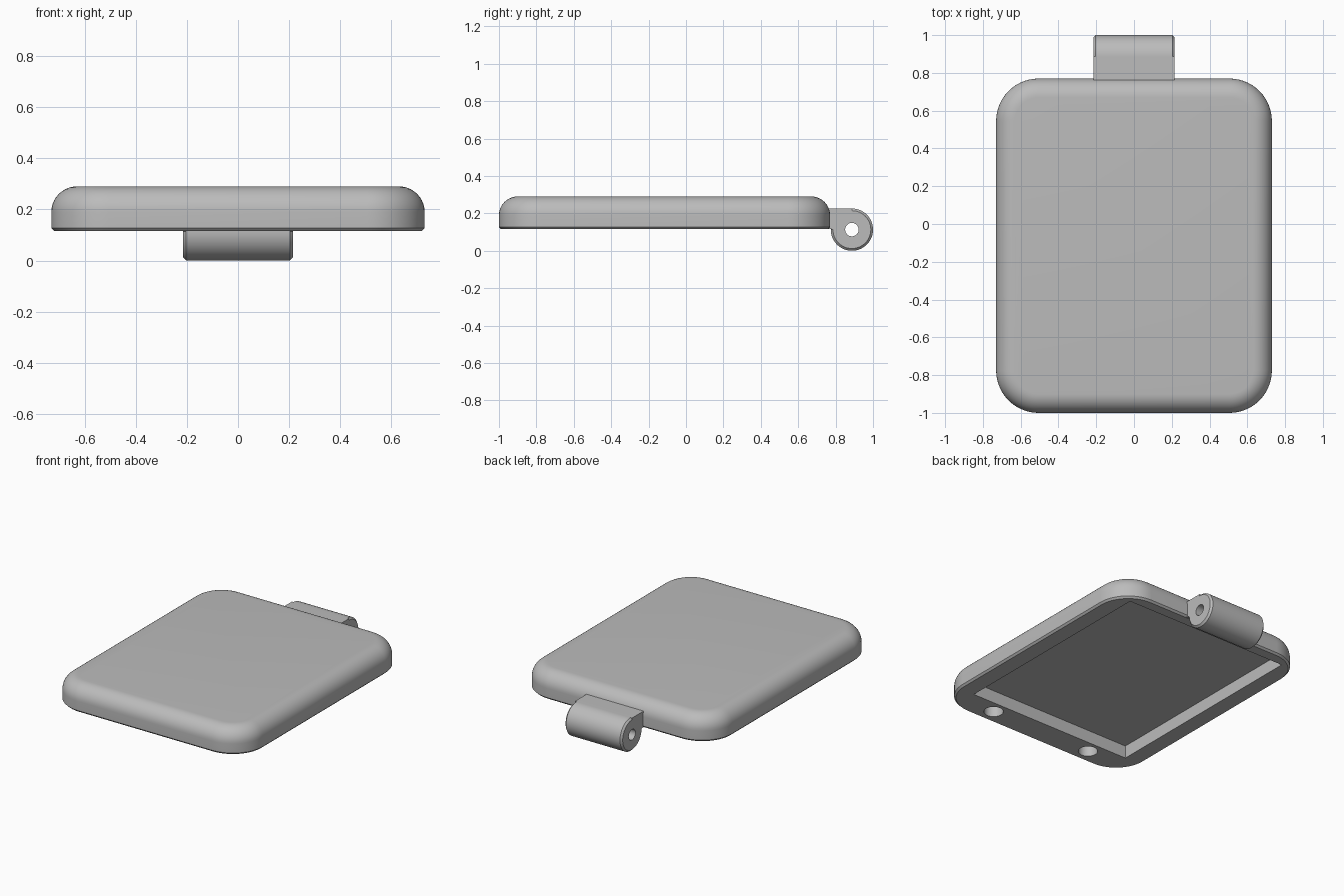
import bpy, bmesh, math

if "Cube" in bpy.data.objects:
    bpy.data.objects.remove(bpy.data.objects["Cube"])

grey = bpy.data.materials.new("plain_grey")
grey.use_nodes = True
COLOUR = (0.5, 0.5, 0.5, 1)
grey.diffuse_color = COLOUR
grey.node_tree.nodes["Principled BSDF"].inputs["Base Color"].default_value = COLOUR


def skin(name, rings):
    """Join matching rings of points into a closed solid."""
    bm = bmesh.new()
    loops = [[bm.verts.new(p) for p in ring] for ring in rings]
    for a, b in zip(loops, loops[1:]):
        for i in range(len(a)):
            j = (i + 1) % len(a)
            bm.faces.new((a[i], a[j], b[j], b[i]))
    bm.faces.new(loops[0][::-1])
    bm.faces.new(loops[-1])
    bmesh.ops.remove_doubles(bm, verts=bm.verts, dist=1e-5)
    bmesh.ops.recalc_face_normals(bm, faces=bm.faces)
    mesh = bpy.data.meshes.new(name)
    bm.to_mesh(mesh)
    bm.free()
    mesh.materials.append(grey)
    obj = bpy.data.objects.new(name, mesh)
    bpy.context.collection.objects.link(obj)
    return obj


def disc(axis, u, v, r, t, n=48):
    ring = []
    for i in range(n):
        a = math.tau * i / n
        p, q = u + r * math.cos(a), v + r * math.sin(a)
        ring.append((t, p, q) if axis == "x" else (p, q, t))
    return ring


def cut(obj, cutters):
    """Apply boolean cuts, then shade smooth with sharp edges kept."""
    for c in cutters:
        mod = obj.modifiers.new("cut", "BOOLEAN")
        mod.operation, mod.solver, mod.object = "DIFFERENCE", "EXACT", c
    bpy.ops.object.select_all(action="DESELECT")
    obj.select_set(True)
    bpy.context.view_layer.objects.active = obj
    for mod in list(obj.modifiers):
        bpy.ops.object.modifier_apply(modifier=mod.name)
    for c in cutters:
        bpy.data.objects.remove(c)
    bpy.ops.object.shade_smooth_by_angle(angle=math.radians(30))


# Lid: rounded rectangle, chamfered below and filleted above
HALF_X, HALF_Y, MID_Y, CORNER = 0.73, 0.885, -0.115, 0.225
BASE, TOP, FILLET, CHAMFER = 0.115, 0.29, 0.1, 0.012


def rounded_rect(inset, z, n=14):
    ring = []
    for k, (sx, sy) in enumerate([(1, 1), (-1, 1), (-1, -1), (1, -1)]):
        for i in range(n + 1):
            a = math.pi / 2 * (k + i / n)
            r = CORNER - inset
            ring.append((sx * (HALF_X - CORNER) + r * math.cos(a),
                         MID_Y + sy * (HALF_Y - CORNER) + r * math.sin(a), z))
    return ring


rings = [rounded_rect(CHAMFER, BASE), rounded_rect(0, BASE + CHAMFER)]
for i in range(11):
    a = math.pi / 2 * i / 10
    rings.append(rounded_rect(FILLET * (1 - math.cos(a)),
                              TOP - FILLET + FILLET * math.sin(a)))
lid = skin("lid", rings)

# Underside recess and two round sockets in the front rim
pocket = [[(-0.61, -0.81, z), (0.61, -0.81, z), (0.61, 0.69, z), (-0.61, 0.69, z)]
          for z in (0.0, 0.2)]
cutters = [skin("recess_cutter", pocket)]
for side in (-1, 1):
    cutters.append(skin("socket_cutter", [disc("z", side * 0.38, -0.895, 0.06, z)
                                          for z in (0.0, 0.2)]))
cut(lid, cutters)

# Hinge: barrel with a flat-topped tab running into the lid
AXIS_Y, AXIS_Z, R, HALF_W, EDGE = 0.887, 0.113, 0.113, 0.215, 0.012


def hinge_ring(x, r, n=48):
    ring = [(x, 0.74, AXIS_Z + 0.004), (x, 0.74, AXIS_Z + R), (x, AXIS_Y, AXIS_Z + R)]
    for i in range(n + 1):
        a = math.pi / 2 - 1.5 * math.pi * i / n
        ring.append((x, AXIS_Y + r * math.cos(a), AXIS_Z + r * math.sin(a)))
    return ring + [(x, AXIS_Y - R, AXIS_Z + 0.004)]


hinge = skin("hinge_barrel", [hinge_ring(-HALF_W, R - EDGE), hinge_ring(EDGE - HALF_W, R),
                              hinge_ring(HALF_W - EDGE, R), hinge_ring(HALF_W, R - EDGE)])
cut(hinge, [skin("pin_cutter", [disc("x", AXIS_Y, AXIS_Z, 0.036, x) for x in (-0.4, 0.4)])])
